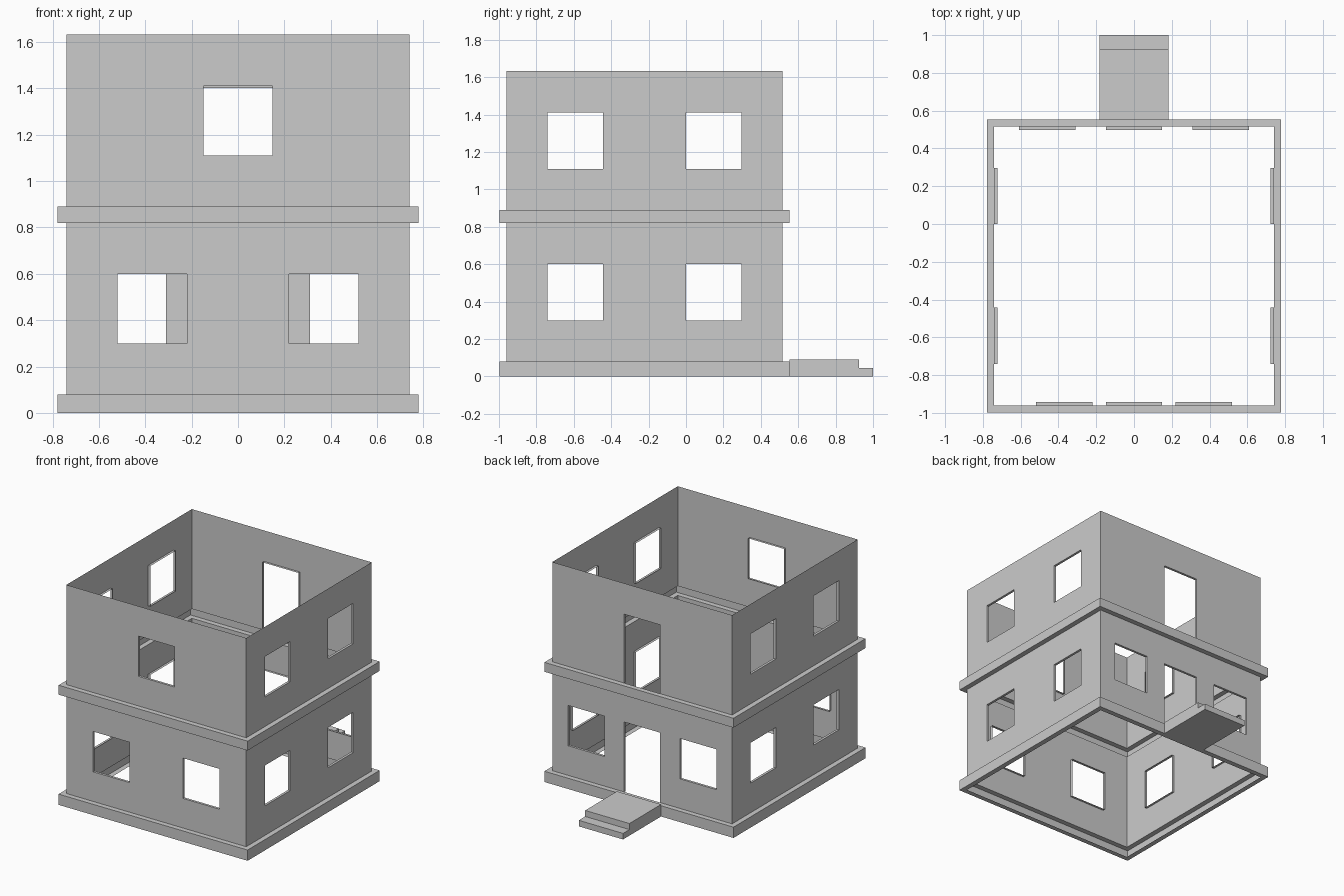
import bpy, bmesh
from mathutils import Vector

if "Cube" in bpy.data.objects:
    bpy.data.objects.remove(bpy.data.objects["Cube"])

HX, Y0, Y1 = 0.74, -0.96, 0.515     # wall footprint
OUT, DEPTH = 0.038, 0.018           # band projection, depth of opening reveals
UP = Vector((0, 0, 1))


def finish(name, bm, merge=True):
    if merge:
        bmesh.ops.remove_doubles(bm, verts=bm.verts[:], dist=1e-5)
    me = bpy.data.meshes.new(name)
    bm.to_mesh(me)
    bm.free()
    ob = bpy.data.objects.new(name, me)
    bpy.context.collection.objects.link(ob)
    return ob


def quad(bm, pts):
    bm.faces.new([bm.verts.new(p) for p in pts])


def wall(name, origin, u, u0, u1, z0, z1, holes):
    """Thin wall sheet with rectangular openings and inward reveals."""
    u = Vector(u)
    inward = -u.cross(UP)
    P = lambda a, z, d=0: Vector(origin) + u * a + UP * z + inward * d
    bm = bmesh.new()
    us = sorted({u0, u1, *[v for h in holes for v in h[:2]]})
    zs = sorted({z0, z1, *[v for h in holes for v in h[2:]]})
    for a, b in zip(us, us[1:]):
        for c, d in zip(zs, zs[1:]):
            ca, cz = (a + b) / 2, (c + d) / 2
            if not any(h[0] < ca < h[1] and h[2] < cz < h[3] for h in holes):
                quad(bm, [P(a, c), P(b, c), P(b, d), P(a, d)])
    for a, b, c, d in holes:
        ring = [(a, c), (b, c), (b, d), (a, d)]
        for i in range(4):
            if i == 0 and c == z0:      # doors have no sill
                continue
            p, q = ring[i], ring[(i + 1) % 4]
            quad(bm, [P(*p), P(*q), P(*q, DEPTH), P(*p, DEPTH)])
    return finish(name, bm)


def band(name, z0, z1):
    """Hollow channel running round the house, open to the inside."""
    bm = bmesh.new()

    def loop(o, z):
        return [Vector(p) for p in ((-HX - o, Y0 - o, z), (HX + o, Y0 - o, z),
                                    (HX + o, Y1 + o, z), (-HX - o, Y1 + o, z))]
    loops = [loop(0, z0), loop(OUT, z0), loop(OUT, z1), loop(0, z1)]
    for lo, hi in zip(loops, loops[1:]):
        for i in range(4):
            j = (i + 1) % 4
            quad(bm, [lo[i], lo[j], hi[j], hi[i]])
    return finish(name, bm)


# Storeys: name, wall bottom, wall top, opening sill, opening head
for floor, z0, z1, sill, head in (("ground", 0.08, 0.82, 0.30, 0.60),
                                  ("upper", 0.89, 1.632, 1.11, 1.41)):
    ground = floor == "ground"
    win = lambda a, b: (a, b, sill, head)
    front = [win(-0.52, -0.22), win(0.22, 0.52)] if ground else [win(-0.148, 0.148)]
    back = [(-0.148, 0.148, z0, head if ground else 1.402)]
    if ground:
        back += [win(-0.61, -0.31), win(0.31, 0.61)]
    wall(floor + "_front_wall", (0, Y0, 0), (1, 0, 0), -HX, HX, z0, z1, front)
    wall(floor + "_back_wall", (0, Y1, 0), (-1, 0, 0), -HX, HX, z0, z1, back)
    wall(floor + "_right_wall", (HX, 0, 0), (0, 1, 0), Y0, Y1, z0, z1,
         [win(-0.74, -0.443), win(0.0, 0.297)])
    wall(floor + "_left_wall", (-HX, 0, 0), (0, -1, 0), -Y1, -Y0, z0, z1,
         [win(0.443, 0.74), win(-0.297, 0.0)])

# Plinth and floor band
band("plinth", 0.0, 0.08)
band("floor_band", 0.82, 0.89)

# Entrance steps: side profile (y, z) extruded across x
profile = [(Y1 + OUT, 0), (1, 0), (1, 0.045), (0.925, 0.045), (0.925, 0.09), (Y1 + OUT, 0.09)]
bm = bmesh.new()
face = bm.faces.new([bm.verts.new((-0.182, y, z)) for y, z in profile])
ext = bmesh.ops.extrude_face_region(bm, geom=[face], use_keep_orig=True)
moved = [g for g in ext["geom"] if isinstance(g, bmesh.types.BMVert)]
bmesh.ops.translate(bm, verts=moved, vec=(0.364, 0, 0))
bmesh.ops.recalc_face_normals(bm, faces=bm.faces[:])
finish("entrance_steps", bm)
